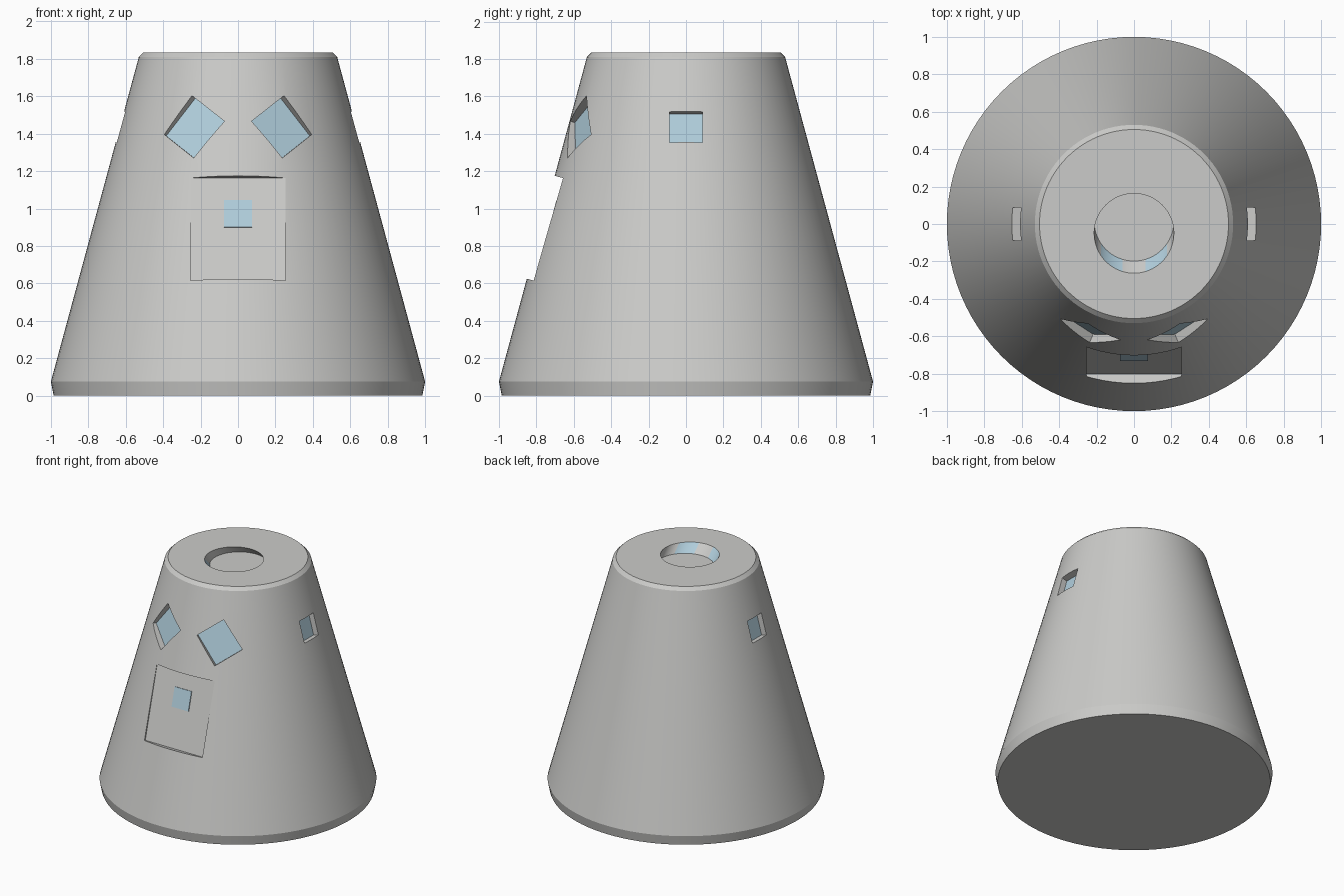
import bpy, bmesh, math
from mathutils import Matrix, Vector

if "Cube" in bpy.data.objects:
    bpy.data.objects.remove(bpy.data.objects["Cube"], do_unlink=True)


def make_material(name, rgb):
    mat = bpy.data.materials.new(name)
    mat.use_nodes = True
    mat.diffuse_color = (*rgb, 1)
    mat.node_tree.nodes["Principled BSDF"].inputs["Base Color"].default_value = (*rgb, 1)
    return mat


HULL = make_material("hull grey", (0.6, 0.6, 0.585))
GLASS = make_material("pale blue glass", (0.44, 0.62, 0.72))

# Hull slope
LOW_R, LOW_Z, HIGH_R, HIGH_Z, TOP = 1.0, 0.075, 0.53, 1.81, 1.835
TILT = math.atan((LOW_R - HIGH_R) / (HIGH_Z - LOW_Z))


def radius_at(z):
    return LOW_R + (HIGH_R - LOW_R) * (z - LOW_Z) / (HIGH_Z - LOW_Z)


def surface_frame(azimuth, z, roll=0):
    """Frame on the hull: x right, y up the slope, z outward; azimuth 0 is the front."""
    a = math.radians(azimuth)
    flat = Vector((math.sin(a), -math.cos(a), 0))
    right = Vector((math.cos(a), math.sin(a), 0))
    out = flat * math.cos(TILT) + Vector((0, 0, math.sin(TILT)))
    frame = Matrix((right, out.cross(right), out)).transposed().to_4x4()
    frame.translation = flat * radius_at(z) + Vector((0, 0, z))
    return frame @ Matrix.Rotation(math.radians(roll), 4, "Z")


def add_object(name, bm):
    bmesh.ops.recalc_face_normals(bm, faces=bm.faces)
    mesh = bpy.data.meshes.new(name)
    bm.to_mesh(mesh)
    bm.free()
    obj = bpy.data.objects.new(name, mesh)
    bpy.context.collection.objects.link(obj)
    mesh.materials.append(HULL)
    mesh.materials.append(GLASS)
    return obj


def loft(name, rings, segments):
    """Solid through circles given as (radius, y offset, z)."""
    bm = bmesh.new()
    loops = []
    for r, y, z in rings:
        angles = [2 * math.pi * i / segments for i in range(segments)]
        loops.append([bm.verts.new((r * math.cos(t), y + r * math.sin(t), z)) for t in angles])
    for a, b in zip(loops, loops[1:]):
        for i in range(segments):
            j = (i + 1) % segments
            bm.faces.new((a[i], a[j], b[j], b[i]))
    bm.faces.new(loops[0][::-1])
    bm.faces.new(loops[-1])
    return add_object(name, bm)


def box(name, frame, width, height, bottom, top):
    bm = bmesh.new()
    shape = Matrix.Translation((0, 0, (bottom + top) / 2)) @ Matrix.Diagonal((width, height, top - bottom, 1))
    bmesh.ops.create_cube(bm, size=1, matrix=frame @ shape)
    return add_object(name, bm)


def recess(body, cutter):
    mod = body.modifiers.new("recess", "BOOLEAN")
    mod.operation = "DIFFERENCE"
    mod.solver = "EXACT"
    mod.material_mode = "TRANSFER"
    mod.object = cutter
    bpy.context.view_layer.objects.active = body
    bpy.ops.object.modifier_apply(modifier=mod.name)
    bpy.data.objects.remove(cutter, do_unlink=True)


# Conical hull with a bevelled foot and rim
rings = [(0.985, 0, 0)]
rings += [(radius_at(z), 0, z) for z in (LOW_Z, 0.5, 1.225, HIGH_Z)]
rings += [(0.505, 0, TOP)]
hull = loft("hull", rings, 96)


# Windows: square recesses with a glass floor
def cut_window(azimuth, z, width, height, roll=0):
    frame = surface_frame(azimuth, z, roll)
    cutter = box("window_cutter", frame, width, height, -0.05, 0.15)
    inward = -frame.to_3x3().col[2]
    for face in cutter.data.polygons:
        face.material_index = int(face.normal.dot(inward) > 0.9)
    recess(hull, cutter)


for side in (-1, 1):
    cut_window(side * 22.5, 1.437, 0.236, 0.255, side * 35)
    cut_window(side * 90, 1.437, 0.175, 0.17)

# Door recess with a flat floor
door_frame = surface_frame(0, 0.9)
recess(hull, box("door_cutter", door_frame, 0.51, 0.57, -0.05, 0.15))

# Slanted hatch well in the roof, with two glass strips on its front wall
WELL_Y, DEPTH = -0.05, 0.065
well = loft("well_cutter", [(0.213, WELL_Y - d, TOP + d) for d in (-DEPTH, DEPTH)], 64)
for face in well.data.polygons:
    c = face.center
    front_wall = abs(face.normal.z) < 0.9 and c.y < WELL_Y
    face.material_index = int(front_wall and 0.065 < abs(c.x) < 0.175)
recess(hull, well)

# Small pane on the door
pane_frame = surface_frame(0, 0.985)
pane = box("door_window", pane_frame, 0.148, 0.15, -0.052, -0.043)
for face in pane.data.polygons:
    face.material_index = 1

# Smooth cone, crisp edges
bpy.ops.object.select_all(action="DESELECT")
hull.select_set(True)
bpy.context.view_layer.objects.active = hull
bpy.ops.object.shade_smooth_by_angle(angle=math.radians(12))
